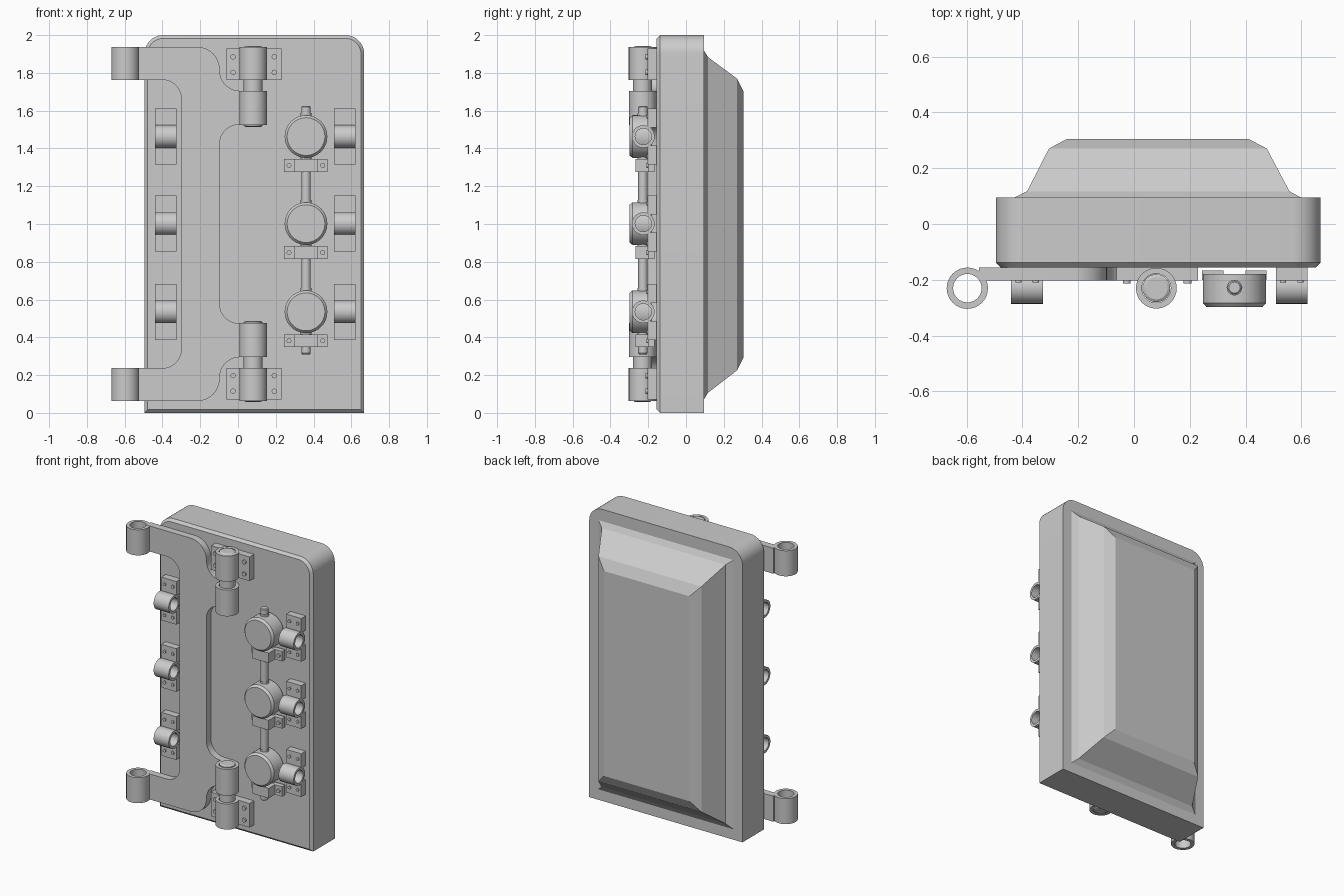
import bpy, bmesh, math
from mathutils import Vector

if "Cube" in bpy.data.objects:
    bpy.data.objects.remove(bpy.data.objects["Cube"])


def finish(name, bm, smooth=True):
    bmesh.ops.recalc_face_normals(bm, faces=bm.faces)
    me = bpy.data.meshes.new(name)
    bm.to_mesh(me)
    bm.free()
    ob = bpy.data.objects.new(name, me)
    bpy.context.collection.objects.link(ob)
    if smooth:
        me.shade_smooth()
        me.set_sharp_from_angle(angle=math.radians(25))
    return ob


def loft(name, rings, ring_closed=False, smooth=True):
    """Skin a list of equal rings; caps the ends unless the rings join up."""
    bm = bmesh.new()
    vs = [[bm.verts.new(p) for p in r] for r in rings]
    n = len(vs[0])
    pairs = list(zip(vs, vs[1:])) + ([(vs[-1], vs[0])] if ring_closed else [])
    for a, b in pairs:
        for i in range(n):
            j = (i + 1) % n
            bm.faces.new((a[i], a[j], b[j], b[i]))
    if not ring_closed:
        bm.faces.new(vs[0])
        bm.faces.new(vs[-1])
    return finish(name, bm, smooth)


def rounded(pts, seg=8):
    """Outline of (x, z, radius) corners with arcs at the rounded ones."""
    out = []
    for i, (x, z, r) in enumerate(pts):
        p = Vector((x, z))
        if r == 0:
            out.append(p)
            continue
        a = (Vector(pts[i - 1][:2]) - p).normalized()
        b = (Vector(pts[(i + 1) % len(pts)][:2]) - p).normalized()
        c = p + (a + b) * r          # right-angle corners only
        for k in range(seg + 1):
            t = k / seg * math.pi / 2
            out.append(c - b * r * math.cos(t) - a * r * math.sin(t))
    return out


def at_y(pts, y):
    return [(p[0], y, p[1]) for p in pts]


def box(name, x0, x1, y0, y1, z0, z1):
    q = [(x0, z0), (x1, z0), (x1, z1), (x0, z1)]
    return loft(name, [at_y(q, y0), at_y(q, y1)], smooth=False)


def lathe(name, centre, axis, profile, n=32, hollow=False):
    """Turn (radius, offset) points about the x, y or z axis."""
    k = 'xyz'.index(axis)
    rings = []
    for r, t in profile:
        ring = []
        for i in range(n):
            a = 2 * math.pi * i / n
            v = Vector(centre)
            v[k] += t
            v[(k + 1) % 3] += r * math.cos(a)
            v[(k + 2) % 3] += r * math.sin(a)
            ring.append(v)
        rings.append(ring)
    return loft(name, rings, hollow)


def tube(name, c, axis, ro, ri, h):
    return lathe(name, c, axis, [(ro, -h), (ro, h), (ri, h), (ri, -h)], hollow=True)


def bolt(x, z, y0, y1, r):
    lathe("bolt", (x, 0, z), 'y', [(r, y0), (r, y1)], 12)


FRONT, PLATE = -0.155, -0.203


# Door slab: rounded top corners, chamfered front edge
def slab_outline(d):
    return rounded([(-0.495 + d, d, 0), (0.668 - d, d, 0),
                    (0.668 - d, 2 - d, 0.1 - d), (-0.495 + d, 2 - d, 0.1 - d)], 10)


loft("door_slab", [at_y(slab_outline(0.017), FRONT), at_y(slab_outline(0), FRONT + 0.017),
                   at_y(slab_outline(0), 0.095)])

# Bulged back panel with sloping sides
rings = []
for y, x0, x1, z0, z1 in [(0.094, -0.43, 0.60, 0.07, 1.92), (0.117, -0.383, 0.557, 0.107, 1.883),
                          (0.27, -0.305, 0.476, 0.225, 1.77), (0.305, -0.24, 0.41, 0.294, 1.70)]:
    rings.append(at_y([(x0, z0), (x1, z0), (x1, z1), (x0, z1)], y))
loft("back_bulge", rings, smooth=False)

# Hinge arm plate: upper half outline mirrored about z = 1
outer = [(-0.555, 1.938, 0), (-0.097, 1.938, 0.12), (-0.097, 1.705, 0.107),
         (0.08, 1.705, 0), (0.08, 1.525, 0), (-0.097, 1.525, 0.1)]
inner = [(-0.30, 1.763, 0.1), (-0.555, 1.763, 0)]
flip = lambda pts: [(x, 2 - z, r) for x, z, r in reversed(pts)]
arm = rounded(outer + flip(outer) + flip(inner) + inner)
loft("hinge_arm", [at_y(arm, FRONT), at_y(arm, PLATE)])

# Hinge barrels, pins and brackets, top and bottom
for s in (1, -1):
    m = lambda z: 1 + s * z
    tube("wall_hinge_barrel", (-0.597, -0.23, m(0.85)), 'z', 0.074, 0.051, 0.0875)
    tube("bracket_barrel", (0.08, -0.23, m(0.85)), 'z', 0.073, 0.052, 0.0875)
    tube("arm_barrel", (0.08, -0.23, m(0.615)), 'z', 0.073, 0.052, 0.09)
    lathe("hinge_pin", (0.08, -0.23, 1), 'z',
          [(0.04, s * 0.514), (0.05, s * 0.52), (0.05, s * 0.936), (0.04, s * 0.942)])
    z0, z1 = sorted((m(0.763), m(0.928)))
    for x0, x1 in ((-0.062, 0.035), (0.125, 0.23)):
        box("bracket_plate", x0, x1, PLATE, FRONT, z0, z1)
    box("bracket_web", 0.03, 0.13, -0.175, FRONT, z0, z1)
    for x in (-0.026, 0.192):
        for z in (0.803, 0.885):
            bolt(x, m(z), PLATE, -0.214, 0.014)

# Three latch rows: dial, rod strap and a bar guide on each side
for zc in (1.463, 1.002, 0.535):
    for xc in (-0.383, 0.565):
        tube("bar_guide", (xc, -0.226, zc), 'x', 0.06, 0.043, 0.057)
        for s in (1, -1):
            z0, z1 = sorted((zc + s * 0.048, zc + s * 0.148))
            box("guide_plate", xc - 0.057, xc + 0.057, PLATE, FRONT, z0, z1)
            for x in (xc - 0.031, xc + 0.031):
                bolt(x, zc + s * 0.106, PLATE, -0.21, 0.011)
    lathe("latch_dial", (0.36, 0, zc), 'y',
          [(0.113, -0.18), (0.113, -0.283), (0.1, -0.298)], 40)
    lathe("dial_collar", (0.36, -0.228, zc), 'z', [(0.028, -0.125), (0.028, 0.125)], 20)
    z0, z1 = zc - 0.187, zc - 0.119
    strap = [(0.243, -0.167), (0.243, -0.2), (0.297, -0.2), (0.297, -0.268), (0.42, -0.268),
             (0.42, -0.2), (0.475, -0.2), (0.475, -0.167), (0.4, -0.167), (0.4, -0.19),
             (0.32, -0.19), (0.32, -0.167)]
    loft("rod_strap", [[(x, y, z) for x, y in strap] for z in (z0, z1)], smooth=False)
    for x in (0.27, 0.449):
        bolt(x, (z0 + z1) / 2, -0.2, -0.21, 0.013)

# Vertical locking rod
lathe("locking_rod", (0.36, -0.228, 0), 'z',
      [(0.02, 0.31), (0.025, 0.316), (0.025, 1.619), (0.02, 1.625)], 20)
